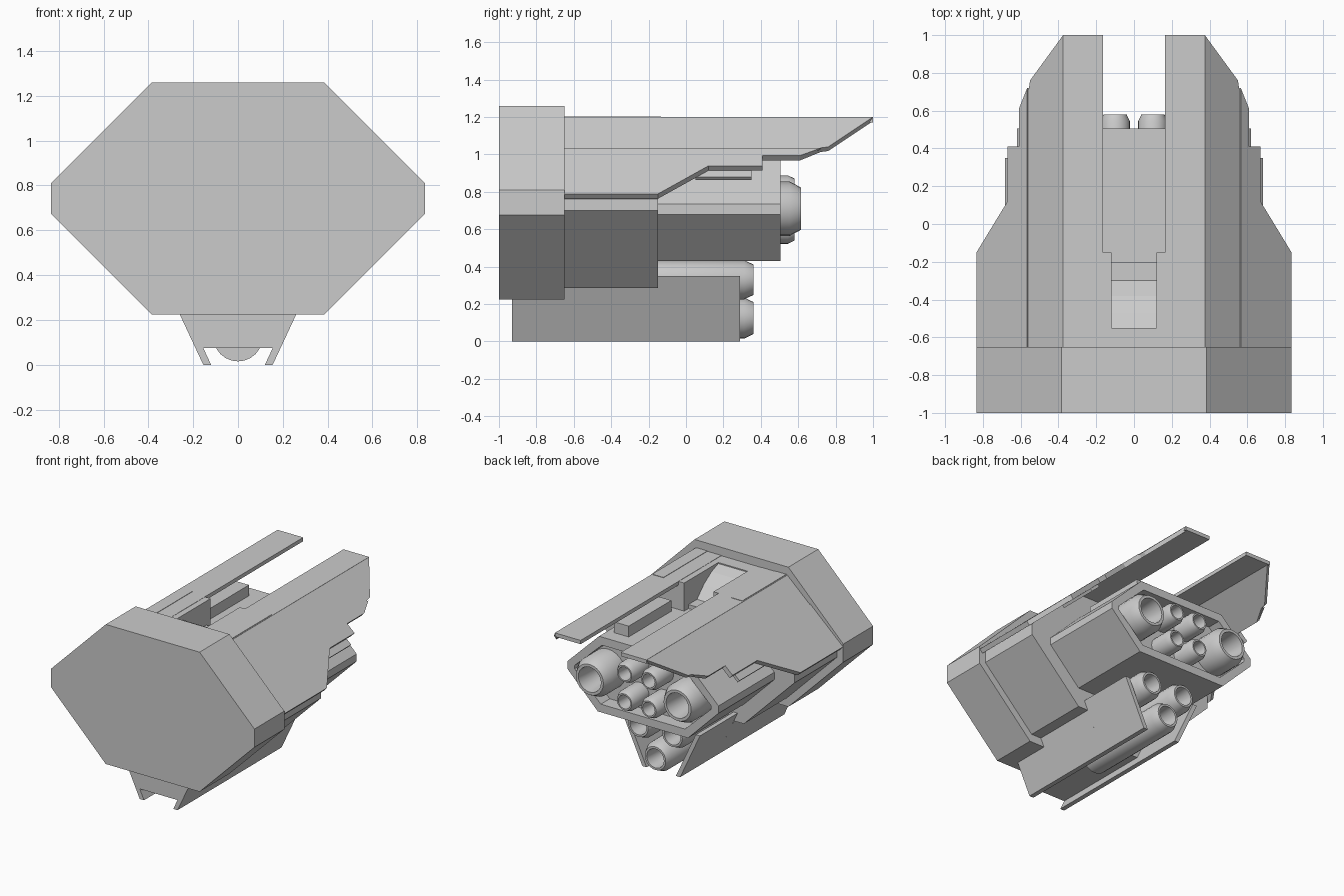
import bpy, bmesh, math
from mathutils import Vector

if "Cube" in bpy.data.objects:
    bpy.data.objects.remove(bpy.data.objects["Cube"])


def finish(name, bm, mirror=False):
    bmesh.ops.recalc_face_normals(bm, faces=bm.faces)
    me = bpy.data.meshes.new(name)
    bm.to_mesh(me)
    bm.free()
    ob = bpy.data.objects.new(name, me)
    bpy.context.collection.objects.link(ob)
    if mirror:
        ob.modifiers.new("mirror", "MIRROR")
    return ob


def solid(name, pts, offset, mirror=False):
    """Planar polygon swept along an offset vector."""
    bm = bmesh.new()
    f = bm.faces.new([bm.verts.new(p) for p in pts])
    ext = bmesh.ops.extrude_face_region(bm, geom=[f], use_keep_orig=True)
    moved = [g for g in ext["geom"] if isinstance(g, bmesh.types.BMVert)]
    bmesh.ops.translate(bm, verts=moved, vec=Vector(offset))
    return finish(name, bm, mirror)


def section(name, half, y0, y1):
    """Symmetric x/z cross-section (right half given bottom to top) along y."""
    full = half + [(-x, z) for x, z in reversed(half)]
    return solid(name, [(x, y0, z) for x, z in full], (0, y1 - y0, 0))


def box(name, x0, x1, y0, y1, z0, z1, mirror=False):
    return solid(name, [(x0, y0, z0), (x1, y0, z0), (x1, y1, z0), (x0, y1, z0)],
                 (0, 0, z1 - z0), mirror)


def cut(target, cutter):
    m = target.modifiers.new("cut", "BOOLEAN")
    m.object, m.operation, m.solver = cutter, "DIFFERENCE", "EXACT"
    cutter.hide_render = True
    cutter.hide_set(True)


def nozzle(name, x, z, r, y0, y1, taper=0.05, mirror=False, n=24):
    """Lathed barrel with a chamfered mouth and a tapering bore."""
    prof = [(0, y0), (r, y0), (r, y1 - taper), (r * .78, y1), (r * .64, y1),
            (r * .52, y1 - r * 1.3), (0, y1 - r * 1.3)]
    bm = bmesh.new()
    rings = []
    for pr, py in prof:
        k = n if pr else 1
        rings.append([bm.verts.new((x + pr * math.cos(2 * math.pi * i / n), py,
                                    z + pr * math.sin(2 * math.pi * i / n))) for i in range(k)])
    for a, b in zip(rings, rings[1:]):
        for i in range(n):
            j = (i + 1) % n
            vs = [a[i % len(a)], b[i % len(b)], b[j % len(b)], a[j % len(a)]]
            bm.faces.new(list(dict.fromkeys(vs)))
    ob = finish(name, bm, mirror)
    bpy.ops.object.select_all(action="DESELECT")
    bpy.context.view_layer.objects.active = ob
    ob.select_set(True)
    bpy.ops.object.shade_smooth_by_angle(angle=math.radians(30))


def slant(y, z, lift=0.0):
    """Point on the sloping upper armour plane."""
    return (0.375 + (1.2 - z) * 1.096 + lift, y, z + lift)


# Octagonal front block
section("front_block", [(.385, .225), (.835, .675), (.835, .81), (.385, 1.26)], -1, -.65)

# Middle hull with the ramped launch recess
mid = section("middle_hull", [(.37, .285), (.785, .70), (.785, .80), (.36, 1.198)], -.66, -.15)
ramp = [(-.55, 1.3), (-.55, 1.19), (-.47, 1.16), (-.38, 1.1), (-.30, 1.02),
        (-.20, 1.02), (-.20, .99), (-.1, .99), (-.1, 1.3)]
cut(mid, solid("recess_cutter", [(-.12, y, z) for y, z in ramp], (.24, 0, 0)))

# Rear hull with recessed engine bay
rear = section("rear_hull", [(.37, .43), (.62, .68), (.62, .735), (.36, .99)], -.16, .505)
cut(rear, section("bay_cutter", [(.345, .49), (.56, .695), (.56, .72), (.335, .93)], .40, .6))

# Deck side lockers under the arms
box("deck_locker", .19, .31, -.1, .40, .98, 1.07, True)

# Upper arms: flat top plate and sloping side armour
box("arm_top_plate", .165, .376, -.655, 1, 1.172, 1.2, True)
edge = [(-.655, 1.2), (1, 1.2), (.76, 1.04), (.72, 1.035), (.61, .99), (.41, .99),
        (.41, .935), (.12, .935), (-.15, .785), (-.655, .785)]
solid("arm_side_armour", [slant(y, z) for y, z in edge], (-.02, 0, -.022), True)
low = [(-.655, 1.03), (.72, 1.03), (.61, .99), (.41, .99),
       (.41, .935), (.12, .935), (-.15, .785), (-.655, .785)]
solid("lower_armour_layer", [slant(y, z, .004) for y, z in low], (-.008, 0, -.008), True)
hem = [(.05, .9), (.35, .9), (.35, .96), (.14, .96)]
solid("armour_hem", [slant(y, z, -.02) for y, z in hem], (-.015, 0, -.016), True)

# Thin pads on the top deck
box("top_pad", .28, .368, -.655, -.135, 1.19, 1.203, True)

# Keel: solid forward body and slanted thin side skirts
section("keel_body", [(.15, .075), (.19, .075), (.285, .30)], -.93, -.15)
skirt = [(.12, 0), (.155, 0), (.318, .35), (.283, .35)]
solid("keel_skirt_rear", [(x, -.16, z) for x, z in skirt], (0, .45, 0), True)
front = [(.12, 0), (.155, 0), (.288, .285), (.253, .285)]
solid("keel_skirt_front", [(x, -.93, z) for x, z in front], (0, .78, 0), True)

# Engines: main pair, four small ones, three in the keel
nozzle("main_engine", .36, .71, .145, .38, .615, .06, True)
for tag, z in (("upper", .81), ("lower", .60)):
    nozzle(f"small_engine_{tag}", .1, z, .078, .38, .58, .035, True)
nozzle("keel_engine_upper", .14, .33, .105, -.16, .36, .05, True)
nozzle("keel_engine_lower", 0, .125, .11, -.42, .36, .05)
